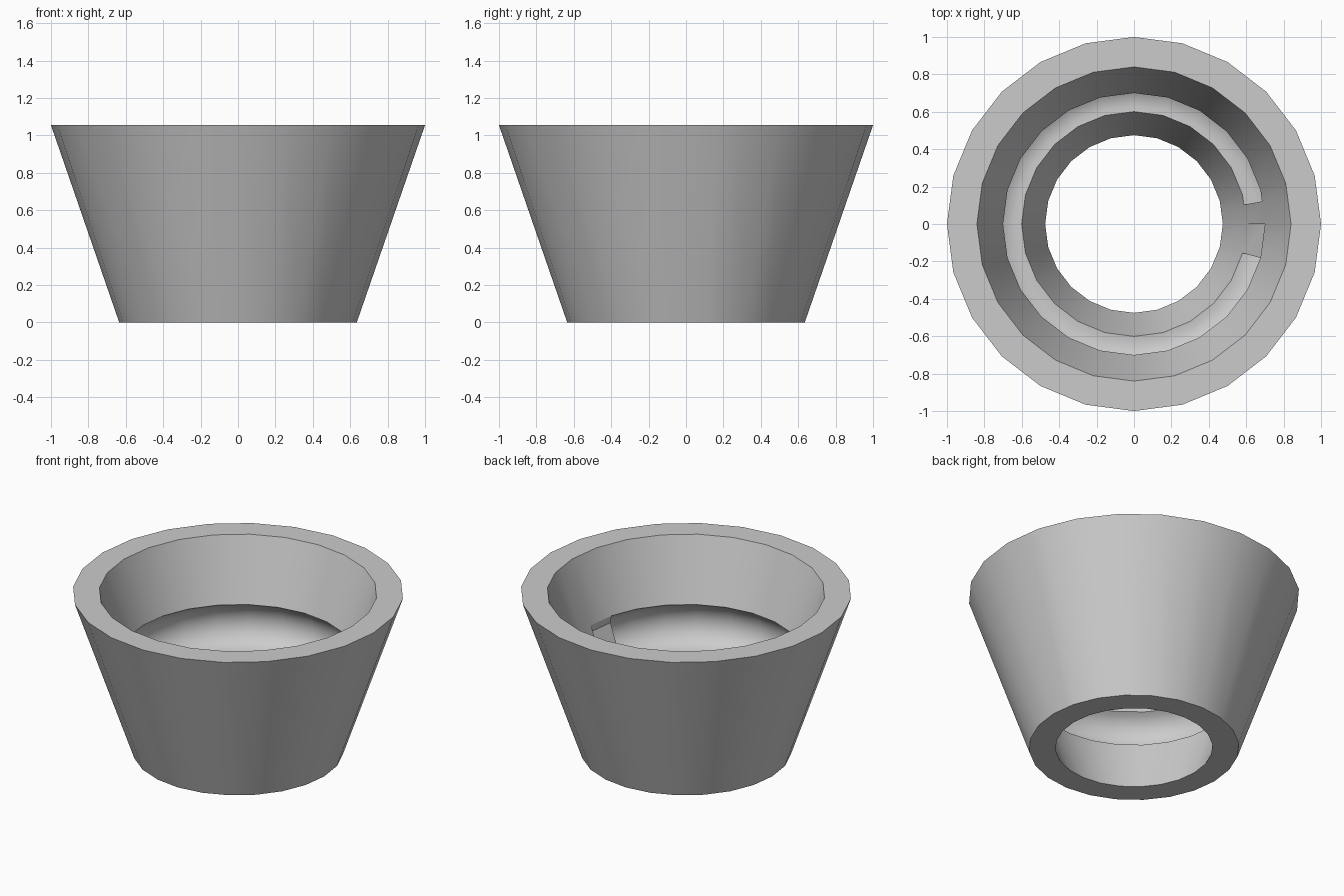
import bpy, bmesh, math
from mathutils import Vector

cube = bpy.data.objects.get("Cube")
if cube:
    bpy.data.objects.remove(cube, do_unlink=True)

SIDES = 24
STEP = 360 / SIDES
HEIGHT = 1.055
PLUG_END = 10      # angle where the groove begins

# Wall profile as (radius, height)
outer_low, outer_top = Vector((0.635, 0)), Vector((1, HEIGHT))
inner_low, inner_top = Vector((0.475, 0)), Vector((0.84, HEIGHT))
lip_low = inner_low.lerp(inner_top, 0.345)
lip_top = inner_low.lerp(inner_top, 0.617)

# Round groove cut into the sloping inner wall
along = (lip_top - lip_low).normalized()
into = Vector((along.y, -along.x))
half = (lip_top - lip_low).length / 2
inset = 0.02
centre = (lip_low + lip_top) / 2 - into * inset
radius = math.hypot(half, inset)
span = math.atan2(half, inset)
ARC = 14
groove = []
for i in range(ARC + 1):
    a = -span + 2 * span * i / ARC
    groove.append(centre + radius * (into * math.cos(a) + along * math.sin(a)))

# Shallow recess next to the plug, and the plain wall of the plug
shallow = [lip_low, lip_top + Vector((0.01, -0.05)), lip_top]
plain = [lip_low, lip_top]

bm = bmesh.new()


def place(p, angle):
    """Put a profile point at an angle, on the flat side of the polygon."""
    offset = angle % STEP - STEP / 2
    r = p.x * math.cos(math.radians(STEP / 2)) / math.cos(math.radians(offset))
    t = math.radians(angle)
    return bm.verts.new((r * math.cos(t), r * math.sin(t), p.y))


def sector(a, b, inside):
    loop = [outer_top, outer_low, inner_low] + inside + [inner_top]
    for p, q in zip(loop, loop[1:] + loop[:1]):
        bm.faces.new([place(p, a), place(q, a), place(q, b), place(p, b)])


def cap(angle, loop):
    bm.faces.new([place(p, angle) for p in loop])


# Sweep the wall round in sectors
sector(0, PLUG_END, plain)
sector(PLUG_END, STEP, groove)
for i in range(1, SIDES - 1):
    sector(i * STEP, (i + 1) * STEP, groove)
sector(360 - STEP, 360, shallow)

# Close the ends of the groove
cap(PLUG_END, groove)
cap(360 - STEP, groove + [shallow[1]])
cap(360, shallow)

bmesh.ops.remove_doubles(bm, verts=bm.verts[:], dist=0.0005)
bmesh.ops.recalc_face_normals(bm, faces=bm.faces[:])
mesh = bpy.data.meshes.new("tapered_ring")
bm.to_mesh(mesh)
bm.free()

# Single grey material
grey = bpy.data.materials.new("light_grey")
grey.use_nodes = True
colour = (0.6, 0.6, 0.6, 1)
grey.diffuse_color = colour
grey.node_tree.nodes["Principled BSDF"].inputs["Base Color"].default_value = colour
mesh.materials.append(grey)

ring = bpy.data.objects.new("tapered_ring", mesh)
bpy.context.collection.objects.link(ring)
bpy.ops.object.select_all(action='DESELECT')
ring.select_set(True)
bpy.context.view_layer.objects.active = ring
bpy.ops.object.shade_smooth_by_angle(angle=math.radians(30))
